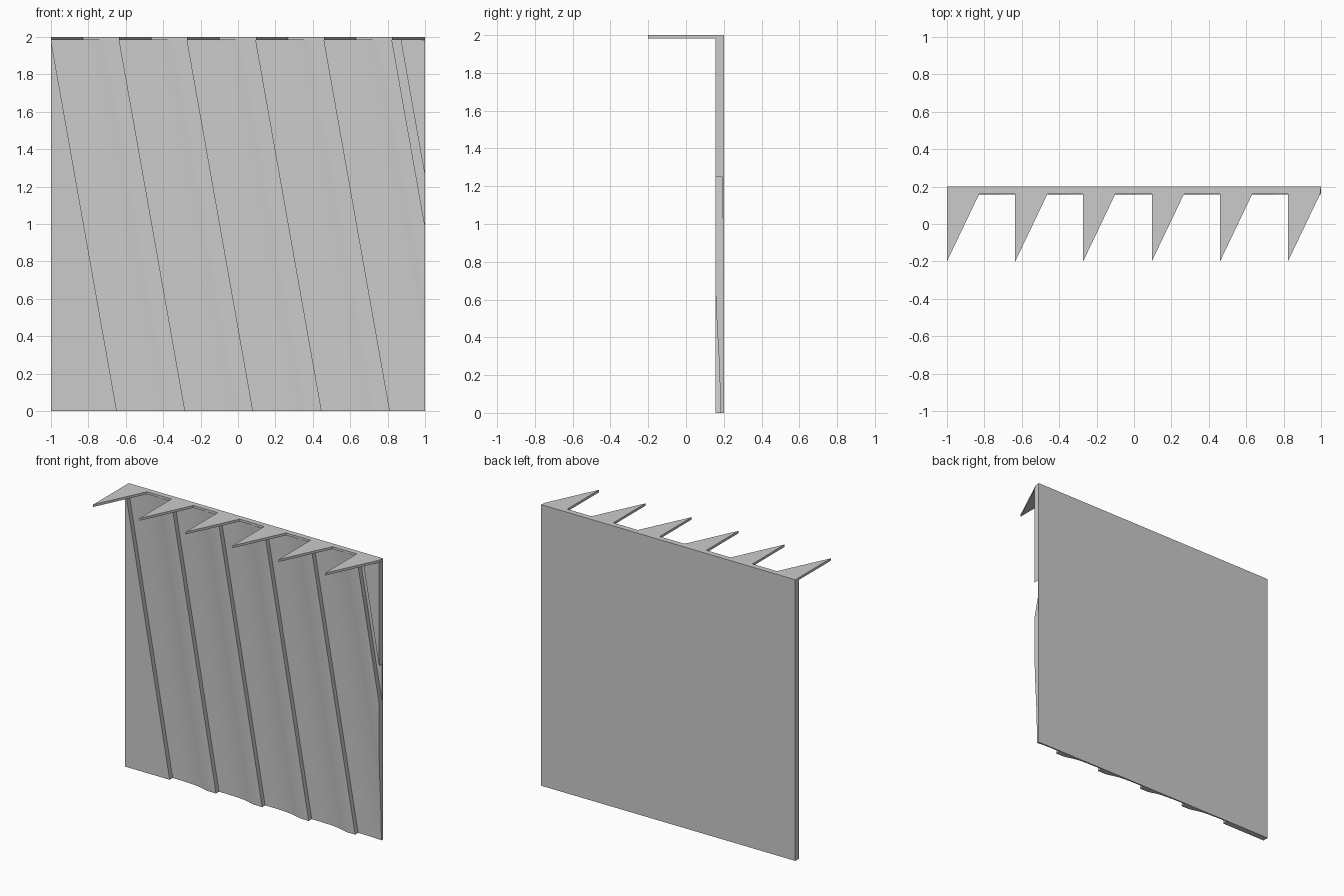
import bpy, bmesh
from mathutils import Vector

if "Cube" in bpy.data.objects:
    bpy.data.objects.remove(bpy.data.objects["Cube"])

STARTS = [-1.0, -0.635, -0.272, 0.095, 0.46, 0.823]   # rib / tooth positions
BACK, FACE, FLOOR = 0.2, 0.157, 0.191
TOP, LEAN = 1.984, 0.352                               # wall height, sideways drift of ribs


def prism(name, outline, z0, z1, shift=0.0, clip=None):
    """Extrude an xy outline from z1 down to z0, drifting in x; optionally trim at x = +-clip."""
    bm = bmesh.new()
    top = bm.faces.new([bm.verts.new((x, y, z1)) for x, y in outline])
    ext = bmesh.ops.extrude_face_region(bm, geom=[top], use_keep_orig=True)["geom"]
    for v in ext:
        if isinstance(v, bmesh.types.BMVert):
            v.co += Vector((shift, 0, z0 - z1))
    for s in ((-1, 1) if clip else ()):
        cut = bmesh.ops.bisect_plane(
            bm, geom=bm.verts[:] + bm.edges[:] + bm.faces[:], dist=1e-6,
            plane_co=(s * clip, 0, 0), plane_no=(s, 0, 0), clear_outer=True)["geom_cut"]
        edges = [e for e in cut if isinstance(e, bmesh.types.BMEdge)]
        bmesh.ops.contextual_create(bm, geom=edges)
    bmesh.ops.recalc_face_normals(bm, faces=bm.faces)
    mesh = bpy.data.meshes.new(name)
    bm.to_mesh(mesh)
    bm.free()
    ob = bpy.data.objects.new(name, mesh)
    bpy.context.collection.objects.link(ob)
    return ob


# Wall panel: slanted ribs, each a sharp step followed by a soft ramp
ramp = [(0.0, FACE), (0.0, FLOOR), (0.08, 0.190), (0.15, 0.187), (0.20, 0.182),
        (0.24, 0.174), (0.27, 0.164), (0.30, FACE)]
profile = [(-1.5, BACK), (-1.5, FACE)]
for u in STARTS[:-1]:
    profile += [(u + du, y) for du, y in ramp]
# narrow groove beside the right edge
g = STARTS[-1]
profile += [(g, FACE), (g, FLOOR), (g + 0.047, FLOOR), (g + 0.047, FACE), (1.1, FACE), (1.1, BACK)]
wall = prism("ribbed_wall", profile, 0.0, TOP, LEAN, clip=1.0)

bpy.context.view_layer.objects.active = wall
wall.select_set(True)
bpy.ops.object.shade_smooth_by_angle()

# Toothed top plate
plate = [(-1.0, BACK)]
for x in STARTS:
    plate += [(x, 0.16), (x, -0.2), (min(x + 0.172, 1.0), 0.16)]
del plate[1]                       # first tooth runs straight from the back corner
plate.append((1.0, BACK))
prism("toothed_top", plate, 1.983, 2.0)
